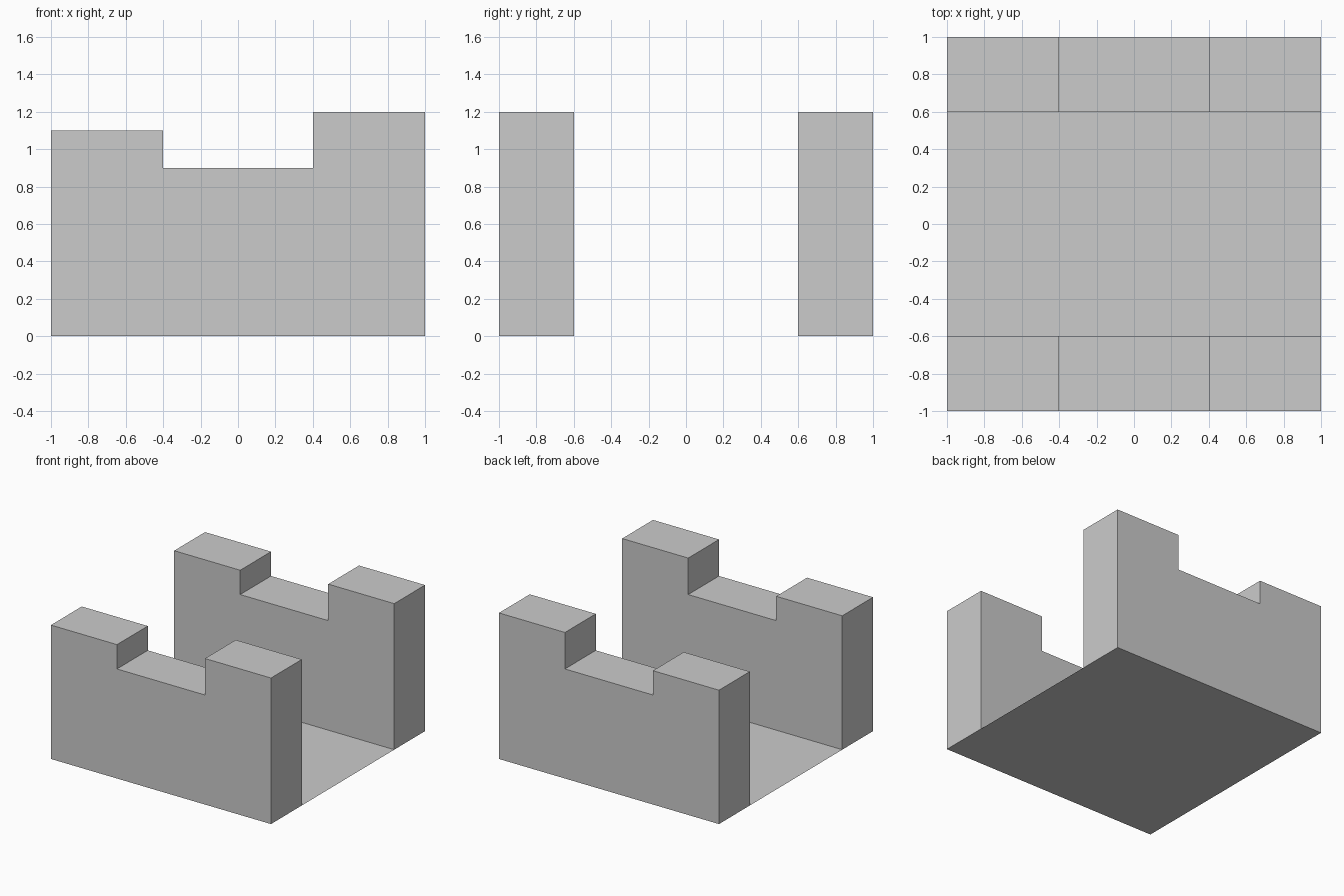
import bpy, bmesh

if "Cube" in bpy.data.objects:
    bpy.data.objects.remove(bpy.data.objects["Cube"])

# Stepped outline of a wall seen from the front (x, z)
PROFILE = [(-1, 0), (1, 0), (1, 1.2), (0.4, 1.2), (0.4, 0.9),
           (-0.4, 0.9), (-0.4, 1.1), (-1, 1.1)]


def add_object(name, bm):
    mesh = bpy.data.meshes.new(name)
    bm.to_mesh(mesh)
    bm.free()
    obj = bpy.data.objects.new(name, mesh)
    bpy.context.collection.objects.link(obj)
    return obj


def wall(name, y, depth):
    bm = bmesh.new()
    face = bm.faces.new([bm.verts.new((x, y, z)) for x, z in PROFILE])
    ext = bmesh.ops.extrude_face_region(bm, geom=[face], use_keep_orig=True)
    moved = [v for v in ext["geom"] if isinstance(v, bmesh.types.BMVert)]
    bmesh.ops.translate(bm, verts=moved, vec=(0, depth, 0))
    bmesh.ops.recalc_face_normals(bm, faces=bm.faces[:])
    # The floor sheet closes the underside
    under = [f for f in bm.faces if all(abs(v.co.z) < 1e-5 for v in f.verts)]
    bmesh.ops.delete(bm, geom=under, context='FACES_ONLY')
    return add_object(name, bm)


# Two matching side walls
wall("front_wall", -1.0, 0.4)
wall("back_wall", 0.6, 0.4)

# Paper-thin floor under both walls
bm = bmesh.new()
bmesh.ops.create_grid(bm, x_segments=1, y_segments=1, size=1.0)
bmesh.ops.reverse_faces(bm, faces=bm.faces[:])
add_object("floor", bm)
